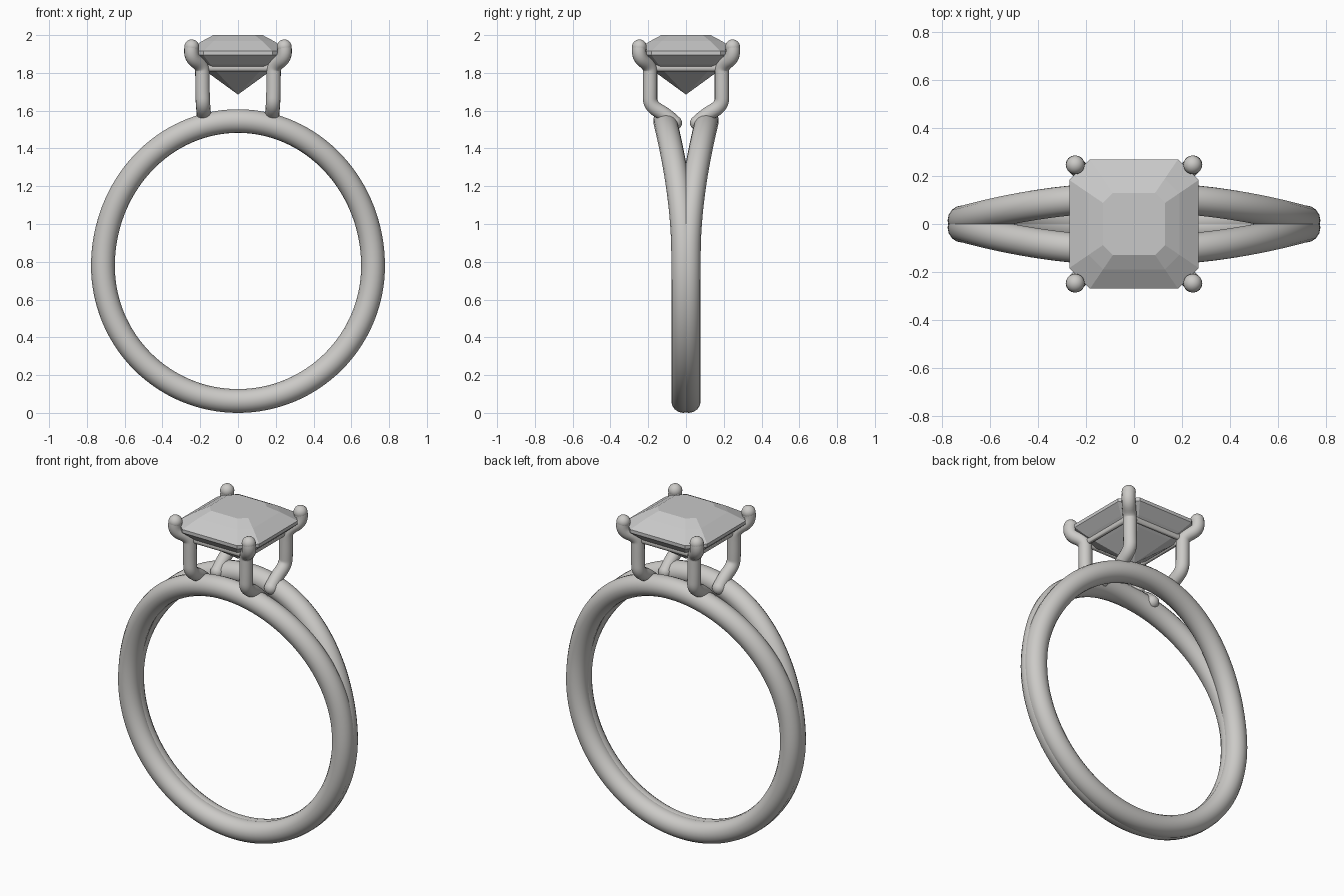
import bpy
import bmesh
from math import sin, cos, pi

cube = bpy.data.objects.get("Cube")
if cube:
    bpy.data.objects.remove(cube, do_unlink=True)


def make_material(name, color):
    mat = bpy.data.materials.new(name)
    mat.use_nodes = True
    mat.diffuse_color = color
    mat.node_tree.nodes["Principled BSDF"].inputs["Base Color"].default_value = color
    return mat


metal = make_material("pale_metal", (0.60, 0.59, 0.57, 1))
crystal = make_material("grey_crystal", (0.58, 0.58, 0.58, 1))


def select_only(*objects):
    bpy.ops.object.select_all(action='DESELECT')
    for obj in objects:
        obj.select_set(True)
    bpy.context.view_layer.objects.active = objects[0]


def wire(name, points, radius, cyclic=False, smooth_path=False):
    """Sweep a round section along a path and return it as a mesh."""
    curve = bpy.data.curves.new(name, 'CURVE')
    curve.dimensions = '3D'
    curve.bevel_depth = radius
    curve.bevel_resolution = 6
    curve.use_fill_caps = not cyclic
    spline = curve.splines.new('NURBS' if smooth_path else 'POLY')
    spline.points.add(len(points) - 1)
    for target, p in zip(spline.points, points):
        target.co = (*p, 1)
    spline.use_cyclic_u = cyclic
    if smooth_path:
        spline.order_u = 3
        spline.use_endpoint_u = True
        spline.resolution_u = 6
    obj = bpy.data.objects.new(name, curve)
    bpy.context.collection.objects.link(obj)
    select_only(obj)
    bpy.ops.object.convert(target='MESH')
    obj = bpy.context.object
    obj.data.materials.clear()
    obj.data.materials.append(metal)
    bpy.ops.object.shade_smooth_by_angle()
    return obj


# Split band: two round wires merged at the bottom and parted at the top
def band_point(angle, side):
    rise = 0.767 if sin(angle) > 0 else 0.715
    z = 0.778 + rise * sin(angle)
    part = max(0, (z - 0.85) / 0.695) ** 1.8
    return (0.715 * cos(angle), side * (0.015 + 0.096 * part), z)


STEPS = 128
for side, label in ((-1, "front"), (1, "back")):
    path = [band_point(2 * pi * i / STEPS, side) for i in range(STEPS)]
    wire(label + "_band", path, 0.063, cyclic=True)

# Four prongs with rounded ends, mirrored about both axes
PRONG = [(0.18, 0.06, 1.535), (0.18, 0.10, 1.575), (0.185, 0.19, 1.625),
         (0.188, 0.19, 1.70), (0.188, 0.19, 1.78), (0.19, 0.19, 1.84),
         (0.255, 0.255, 1.885), (0.245, 0.247, 1.938)]
for sx, xname in ((-1, "right"), (1, "left")):
    for sy, yname in ((-1, "front"), (1, "back")):
        path = [(sx * x, sy * y, z) for x, y, z in PRONG]
        prong = wire(yname + "_" + xname + "_prong", path, 0.038, smooth_path=True)
        tips = []
        for end in (path[0], path[-1]):
            bpy.ops.mesh.primitive_uv_sphere_add(segments=20, ring_count=12,
                                                 radius=0.039, location=end)
            tip = bpy.context.object
            tip.data.materials.append(metal)
            bpy.ops.object.shade_smooth()
            tips.append(tip)
        select_only(prong, *tips)
        bpy.ops.object.join()

# Square gallery rail tying the prongs together
H = 0.19
wire("gallery_rail", [(-H, -H, 1.827), (H, -H, 1.827), (H, H, 1.827), (-H, H, 1.827)],
     0.019, cyclic=True)

# Step-cut stone: stacked cut-corner squares from table to point
bm = bmesh.new()
rings = []
for half, z in ((0.13, 2.0), (0.19, 1.968), (0.27, 1.915), (0.27, 1.895),
                (0.215, 1.845), (0.165, 1.805)):
    c = half * 0.68
    corners = [(half, -c), (half, c), (c, half), (-c, half),
               (-half, c), (-half, -c), (-c, -half), (c, -half)]
    rings.append([bm.verts.new((x, y, z)) for x, y in corners])
bm.faces.new(rings[0])
for upper, lower in zip(rings, rings[1:]):
    for i in range(8):
        j = (i + 1) % 8
        bm.faces.new((upper[i], lower[i], lower[j], upper[j]))
point = bm.verts.new((0, 0, 1.685))
for i in range(8):
    bm.faces.new((rings[-1][i], point, rings[-1][(i + 1) % 8]))
bmesh.ops.recalc_face_normals(bm, faces=bm.faces)
mesh = bpy.data.meshes.new("stone")
bm.to_mesh(mesh)
bm.free()
mesh.materials.append(crystal)
bpy.context.collection.objects.link(bpy.data.objects.new("stone", mesh))
